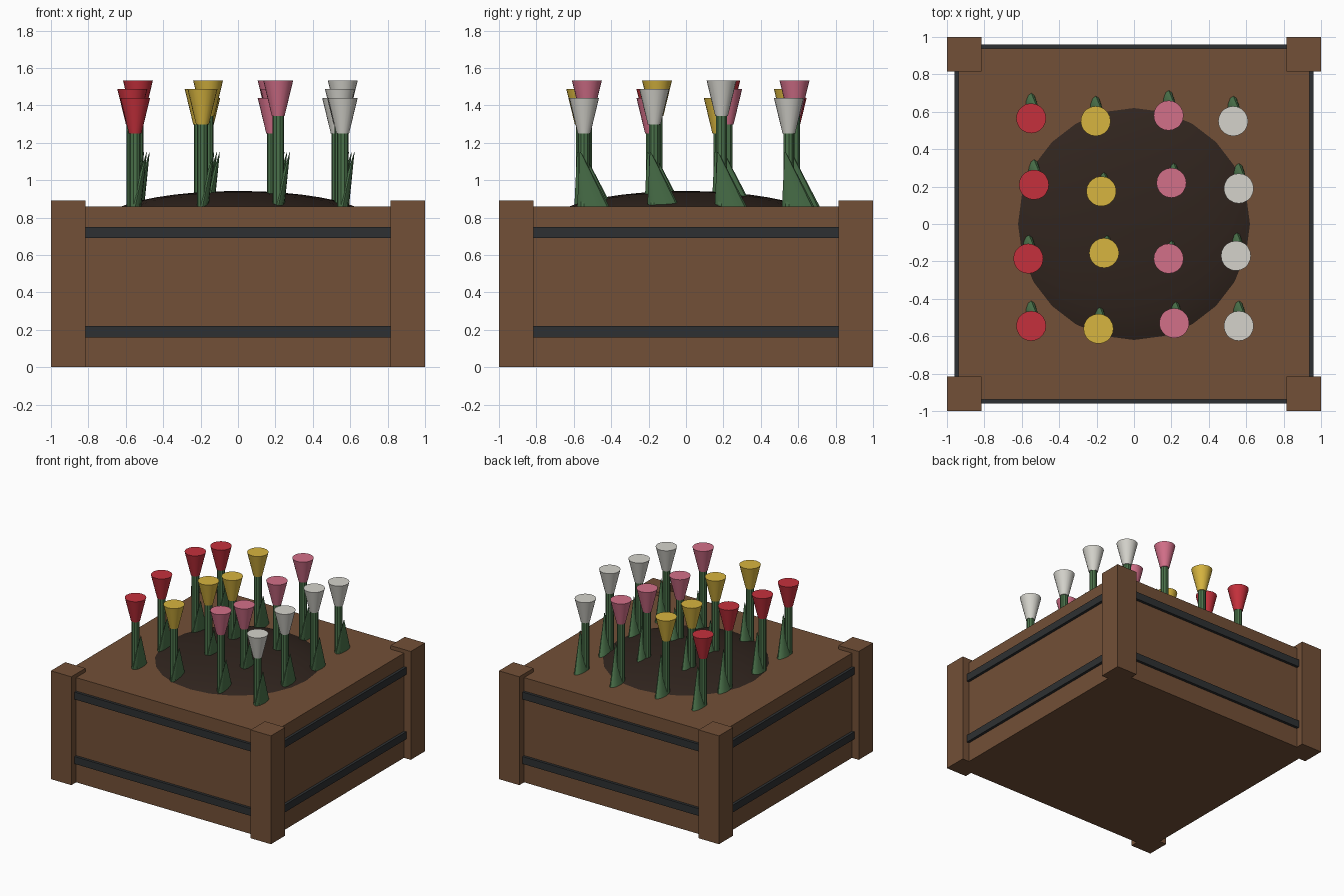
import bpy, math
from mathutils import Vector

if "Cube" in bpy.data.objects:
    bpy.data.objects.remove(bpy.data.objects["Cube"])


def material(name, rgb):
    m = bpy.data.materials.new(name)
    m.diffuse_color = (*rgb, 1)
    m.use_nodes = True
    m.node_tree.nodes["Principled BSDF"].inputs["Base Color"].default_value = m.diffuse_color
    return m


WOOD = material("wood", (0.17, 0.08, 0.038))
IRON = material("iron", (0.027, 0.03, 0.032))
SOIL = material("soil", (0.03, 0.018, 0.013))
GREEN = material("leaf_green", (0.07, 0.17, 0.07))
PETALS = [("red", material("red", (0.56, 0.03, 0.045))),
          ("yellow", material("yellow", (0.68, 0.46, 0.05))),
          ("pink", material("pink", (0.65, 0.16, 0.25))),
          ("white", material("white", (0.66, 0.65, 0.60)))]


def mesh_object(name, verts, faces, mat, smooth=False):
    me = bpy.data.meshes.new(name)
    me.from_pydata(verts, [], faces)
    me.materials.append(mat)
    ob = bpy.data.objects.new(name, me)
    bpy.context.collection.objects.link(ob)
    if smooth:
        bpy.context.view_layer.objects.active = ob
        ob.select_set(True)
        bpy.ops.object.shade_smooth_by_angle(angle=math.radians(35))
        ob.select_set(False)
    return ob


def box(name, lo, hi, mat):
    verts = [(x, y, z) for z in (lo[2], hi[2]) for y in (lo[1], hi[1]) for x in (lo[0], hi[0])]
    faces = [(0, 2, 3, 1), (4, 5, 7, 6), (0, 1, 5, 4), (2, 6, 7, 3), (0, 4, 6, 2), (1, 3, 7, 5)]
    return mesh_object(name, verts, faces, mat)


def loft(name, rings, n, mat, smooth=True):
    """Closed stack of elliptical rings: (centre, x radius, y radius)."""
    verts, faces = [], []
    for c, rx, ry in rings:
        for i in range(n):
            a = 2 * math.pi * i / n
            verts.append((c[0] + rx * math.cos(a), c[1] + ry * math.sin(a), c[2]))
    for r in range(len(rings) - 1):
        for i in range(n):
            j = (i + 1) % n
            faces.append((r * n + i, r * n + j, (r + 1) * n + j, (r + 1) * n + i))
    faces.append(tuple(reversed(range(n))))
    faces.append(tuple(range((len(rings) - 1) * n, len(rings) * n)))
    return mesh_object(name, verts, faces, mat, smooth)


# planter body and corner posts
box("planter_box", (-0.938, -0.938, 0), (0.938, 0.938, 0.86), WOOD)
for sx in (-1, 1):
    for sy in (-1, 1):
        cx, cy, h = sx * 0.9075, sy * 0.9075, 0.0925
        box("corner_post", (cx - h, cy - h, 0), (cx + h, cy + h, 0.89), WOOD)

# metal bands on all four sides
for z0 in (0.16, 0.69):
    for s in (-1, 1):
        lo, hi = sorted((s * 0.92, s * 0.96))
        box("band_front_back", (-0.815, lo, z0), (0.815, hi, z0 + 0.06), IRON)
        box("band_side", (lo, -0.815, z0), (hi, 0.815, z0 + 0.06), IRON)

# soil mound
mound = []
for k in range(8):
    a = math.radians(25 + 64.5 * k / 7)
    r = 0.716 * math.cos(a)
    mound.append(((0, 0, 0.78 + 0.162 * math.sin(a)), r, r))
loft("soil_mound", mound, 24, SOIL)

# tulips: one colour per column, front to back, with three alternating heights
COLUMNS = [[(-0.55, -0.545), (-0.565, -0.185), (-0.535, 0.21), (-0.55, 0.565)],
           [(-0.19, -0.56), (-0.16, -0.155), (-0.175, 0.175), (-0.205, 0.55)],
           [(0.215, -0.53), (0.185, -0.185), (0.20, 0.22), (0.185, 0.58)],
           [(0.56, -0.545), (0.545, -0.17), (0.56, 0.19), (0.53, 0.55)]]
for i, column in enumerate(COLUMNS):
    colour, mat = PETALS[i]
    for j, (x, y) in enumerate(column):
        z = 1.25 + 0.0465 * ((i + j) % 3)
        loft("stem", [((x, y, 0.855), 0.03, 0.03), ((x, y, z + 0.02), 0.03, 0.03)], 10, GREEN)
        loft(colour + "_tulip_flower",
             [((x, y, z), 0.034, 0.034), ((x, y, z + 0.19), 0.08, 0.08)], 20, mat)
        # flat blade leaning back over the stem
        loft("leaf", [((x, y + 0.05, 0.855), 0.033, 0.087),
                      ((x + 0.062, y - 0.02, 1.15), 0.001, 0.003)], 12, GREEN)
